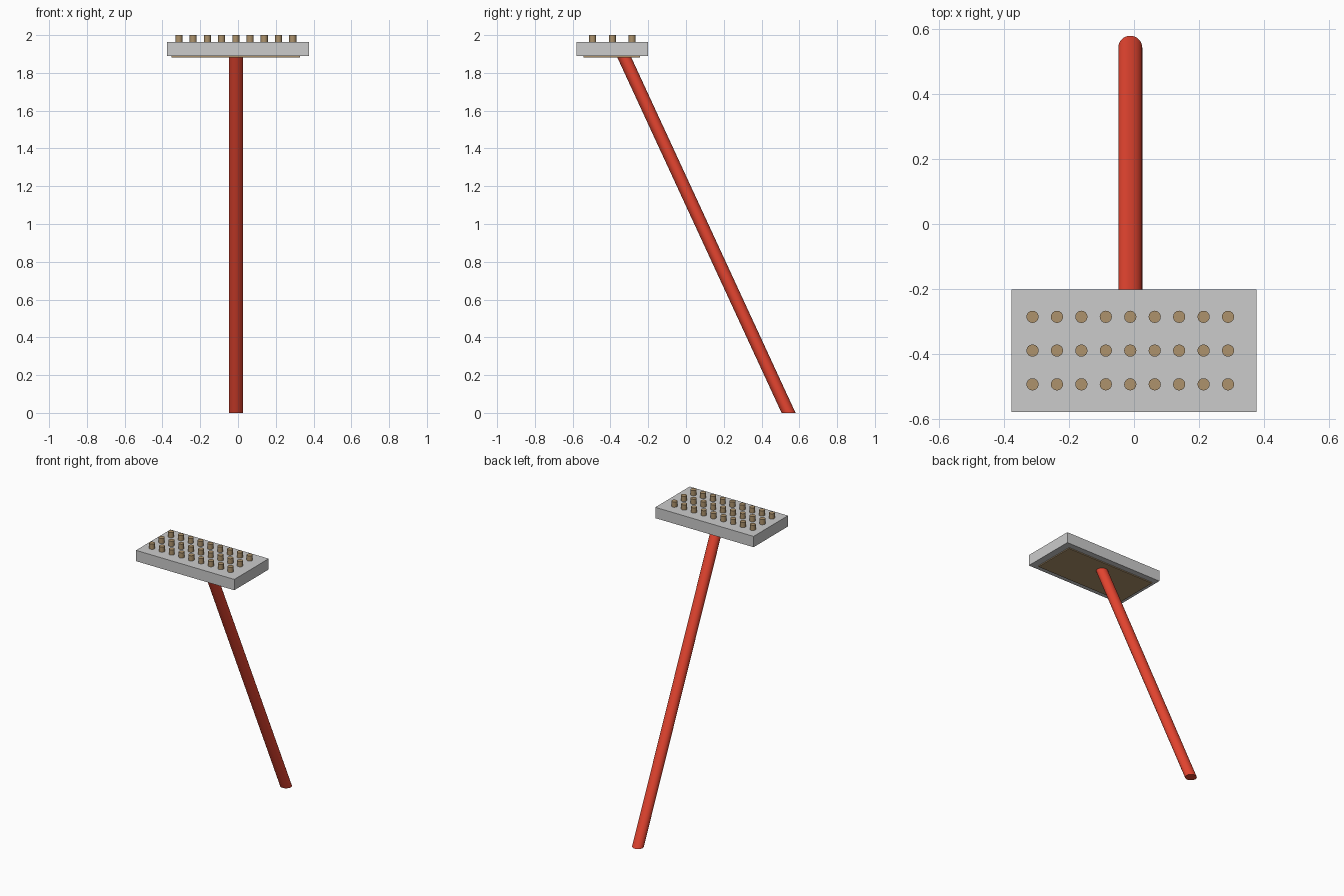
import bpy
from mathutils import Matrix

if "Cube" in bpy.data.objects:
    bpy.data.objects.remove(bpy.data.objects["Cube"])


def material(name, color):
    m = bpy.data.materials.new(name)
    m.diffuse_color = (*color, 1)
    m.use_nodes = True
    m.node_tree.nodes["Principled BSDF"].inputs["Base Color"].default_value = m.diffuse_color
    return m


def box(name, lo, hi, mat=None):
    size = [b - a for a, b in zip(lo, hi)]
    mid = [(a + b) / 2 for a, b in zip(lo, hi)]
    bpy.ops.mesh.primitive_cube_add(size=1)
    ob = bpy.context.object
    ob.name = name
    ob.data.transform(Matrix.Translation(mid) @ Matrix.Diagonal((*size, 1)))
    if mat:
        ob.data.materials.append(mat)
    return ob


def rod(name, bottom, top, radius, sides, mat):
    # Cylinder sheared between two points, so both ends stay level
    bpy.ops.mesh.primitive_cylinder_add(vertices=sides, radius=radius, depth=1)
    ob = bpy.context.object
    ob.name = name
    for v in ob.data.vertices:
        end = top if v.co.z > 0 else bottom
        v.co = (v.co.x + end[0], v.co.y + end[1], end[2])
    ob.data.materials.append(mat)
    bpy.ops.object.shade_smooth_by_angle()
    return ob


red = material("red_paint", (0.8, 0.06, 0.03))
tan = material("bristle_tan", (0.42, 0.29, 0.15))
CX = -0.0115  # centre line of handle and bristles

# Brush head
box("head_block", (-0.377, -0.579, 1.889), (0.377, -0.202, 1.964))

# Thin bristle backing under the head
box("backing_plate", (CX - 0.34, -0.543, 1.882), (CX + 0.34, -0.243, 1.892), tan)

# Leaning handle with level ends
rod("handle", (CX, 0.543, 0), (CX, -0.335, 1.9), 0.037, 32, red)

# Bristle tufts, three rows of nine
for r in range(3):
    for c in range(9):
        x, y = CX + (c - 4) * 0.0753, -0.39 + (r - 1) * 0.104
        rod(f"bristle_{r}_{c}", (x, y, 1.95), (x, y, 2.0), 0.0188, 16, tan)
